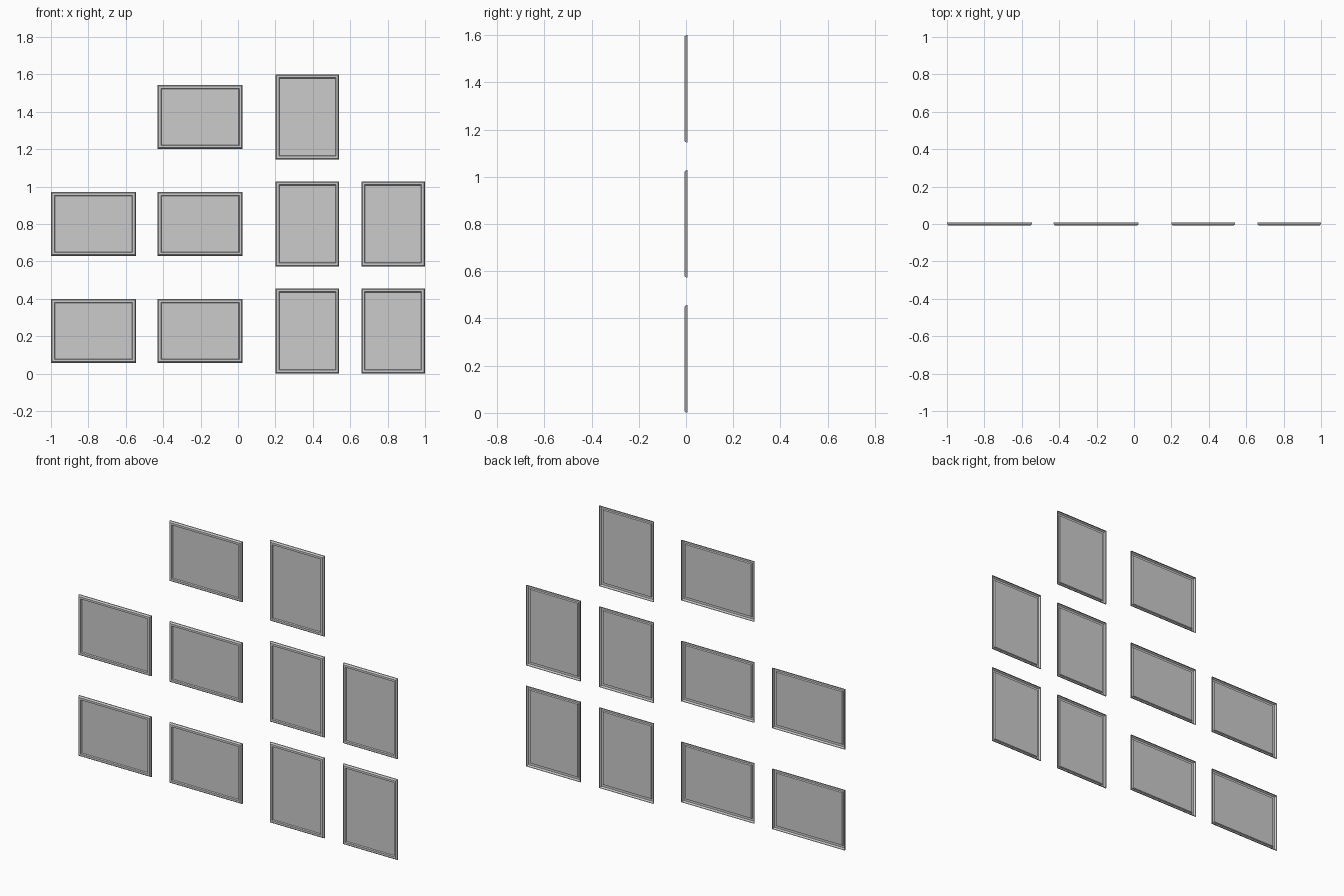
import bpy, bmesh

if "Cube" in bpy.data.objects:
    bpy.data.objects.remove(bpy.data.objects["Cube"])

LONG, SHORT = 0.455, 0.341
ROW_Z = (0.2285, 0.8005, 1.3725)

# moulding profile: (inset from outer edge, depth y)
PROFILE = [(0.0, 0.007), (0.0, 0.001), (0.006, -0.007), (0.018, -0.007), (0.021, 0.0)]


def picture_frame(name, cx, cz, w, h):
    bm = bmesh.new()
    loops = []
    for inset, y in PROFILE:
        a, b = w / 2 - inset, h / 2 - inset
        loops.append([bm.verts.new((sx * a, y, sz * b))
                      for sx, sz in ((-1, -1), (1, -1), (1, 1), (-1, 1))])
    # mitred moulding, open at the back
    for outer, inner in zip(loops, loops[1:]):
        for i in range(4):
            j = (i + 1) % 4
            bm.faces.new((outer[i], outer[j], inner[j], inner[i]))
    # picture panel
    bm.faces.new(loops[-1])
    bmesh.ops.recalc_face_normals(bm, faces=bm.faces)
    mesh = bpy.data.meshes.new(name)
    bm.to_mesh(mesh)
    bm.free()
    ob = bpy.data.objects.new(name, mesh)
    ob.location = (cx, 0, cz)
    bpy.context.collection.objects.link(ob)


# columns: centre x, width, height, number of rows
columns = [(-0.7725, LONG, SHORT, 2), (-0.2025, LONG, SHORT, 3),
           (0.3705, SHORT, LONG, 3), (0.8295, SHORT, LONG, 2)]
for c, (x, w, h, rows) in enumerate(columns):
    for r in range(rows):
        picture_frame(f"picture_frame_{c + 1}_{r + 1}", x, ROW_Z[r], w, h)
